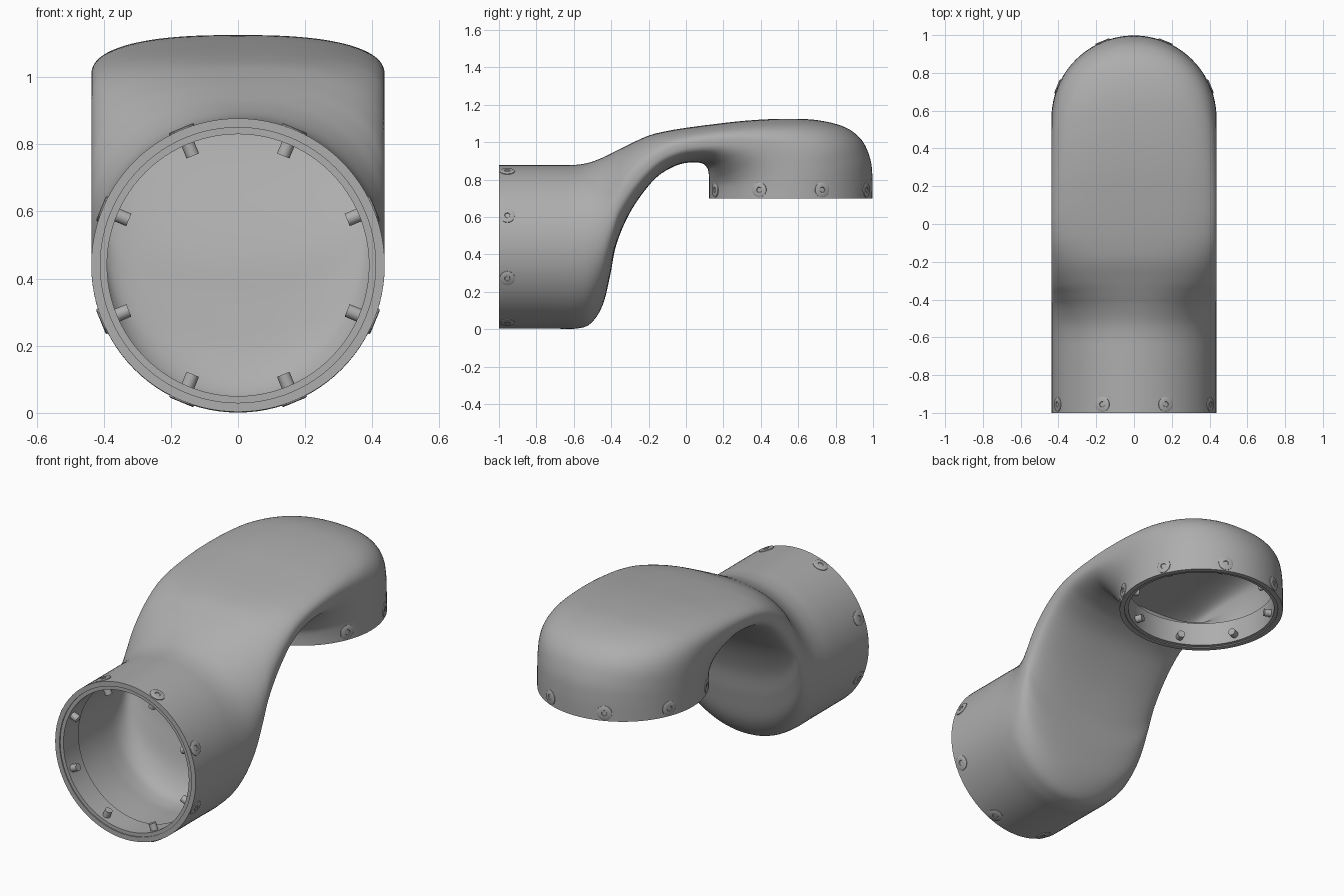
import bpy, bmesh, math
from mathutils import Matrix, Vector

cube = bpy.data.objects.get("Cube")
if cube:
    bpy.data.objects.remove(cube)

RADIUS, WALL, SIDES = 0.437, 0.027, 96

grey = bpy.data.materials.new("plain grey")
grey.use_nodes = True
colour = (0.42, 0.42, 0.42, 1)
grey.diffuse_color = colour
grey.node_tree.nodes["Principled BSDF"].inputs["Base Color"].default_value = colour


def make_object(name, bm, matrix=Matrix()):
    bmesh.ops.recalc_face_normals(bm, faces=bm.faces)
    mesh = bpy.data.meshes.new(name)
    bm.to_mesh(mesh)
    bm.free()
    mesh.materials.append(grey)
    obj = bpy.data.objects.new(name, mesh)
    bpy.context.collection.objects.link(obj)
    obj.matrix_world = matrix
    bpy.ops.object.select_all(action='DESELECT')
    obj.select_set(True)
    bpy.context.view_layer.objects.active = obj
    bpy.ops.object.shade_smooth_by_angle(angle=math.radians(35))
    return obj


def bridge(bm, rings, closed):
    """Join rings of points into a skin; closed also joins last to first."""
    loops = [[bm.verts.new(p) for p in ring] for ring in rings]
    pairs = list(zip(loops, loops[1:])) + ([(loops[-1], loops[0])] if closed else [])
    for a, b in pairs:
        n = len(a)
        for i in range(n):
            bm.faces.new((a[i], a[(i + 1) % n], b[(i + 1) % n], b[i]))
    return loops


def lathe_rings(profile, sides):
    return [[(r * math.cos(math.tau * i / sides), r * math.sin(math.tau * i / sides), h)
             for i in range(sides)] for r, h in profile]


# Duct stations: outer-bend y, z, inner-bend y, z, squareness of the section
stations = [Vector(s) for s in (
    (-1, .877, -1, .003, 2), (-.85, .877, -.85, .003, 2),
    (-.7, .877, -.7, .003, 2), (-.6, .878, -.59, .003, 2),
    (-.52, .89, -.51, .03, 2.05), (-.44, .92, -.445, .13, 2.15),
    (-.37, .955, -.405, .29, 2.3), (-.3, .99, -.37, .46, 2.5),
    (-.2, 1.035, -.29, .64, 2.7), (-.1, 1.06, -.17, .8, 2.8),
    (.01, 1.078, -.06, .872, 2.8), (.14, 1.095, .03, .892, 2.8),
    (.32, 1.115, .09, .885, 2.7), (.52, 1.125, .114, .86, 2.6),
    (.7, 1.118, .121, .835, 2.5), (.85, 1.08, .123, .81, 2.35),
    (.94, 1.01, .123, .79, 2.2), (.985, .91, .123, .765, 2.05),
    (.997, .81, .123, .735, 2), (.997, .7, .123, .7, 2))]


def smooth_path(points, steps=6):
    """Catmull-Rom interpolation through the stations."""
    result = []
    last = len(points) - 1
    for i in range(last):
        a, b, c, d = points[max(i - 1, 0)], points[i], points[i + 1], points[min(i + 2, last)]
        for k in range(steps):
            t = k / steps
            result.append(0.5 * (2 * b + (c - a) * t + (2 * a - 5 * b + 4 * c - d) * t * t
                                 + (3 * b - a - 3 * c + d) * t ** 3))
    return result + [points[-1]]


def section(s, inset):
    outer, inner = Vector((0, s[0], s[1])), Vector((0, s[2], s[3]))
    middle, half = (outer + inner) / 2, (outer - inner) / 2
    half *= (half.length - inset) / half.length
    ring = []
    for i in range(SIDES):
        a = math.tau * i / SIDES
        c, d = (math.copysign(abs(f) ** (2 / s[4]), f) for f in (math.cos(a), math.sin(a)))
        ring.append(middle + half * d + Vector(((RADIUS - inset) * c, 0, 0)))
    return ring


# Hollow duct with outer and inner skins
path = smooth_path(stations)
bm = bmesh.new()
bridge(bm, [section(s, 0) for s in path] + [section(s, WALL) for s in reversed(path)], True)
make_object("duct", bm)

# Collars and screws at each opening (local z points into the duct)
openings = {
    "front": Matrix.Translation((0, -1, .44)) @ Matrix.Rotation(-math.pi / 2, 4, 'X'),
    "lower": Matrix.Translation((0, .56, .7)),
}
screw_profile = [(.02, .352), (.02, .435), (.04, .435), (.04, .4395), (.036, .442),
                 (.015, .442), (.013, .4385)]

for place, frame in openings.items():
    bm = bmesh.new()
    bridge(bm, lathe_rings([(.411, .006), (.411, .14), (.39, .14), (.39, .006)], SIDES), True)
    make_object(place + "_collar", bm, frame)
    for k in range(8):
        bm = bmesh.new()
        loops = bridge(bm, lathe_rings(screw_profile, 20), False)
        bm.faces.new(loops[0])
        bm.faces.new(loops[-1])
        turn = Matrix.Rotation(math.tau * (k + .5) / 8, 4, 'Z')
        lay = Matrix.Translation((0, 0, .045)) @ Matrix.Rotation(math.pi / 2, 4, 'Y')
        make_object(f"{place}_screw_{k + 1}", bm, frame @ turn @ lay)
